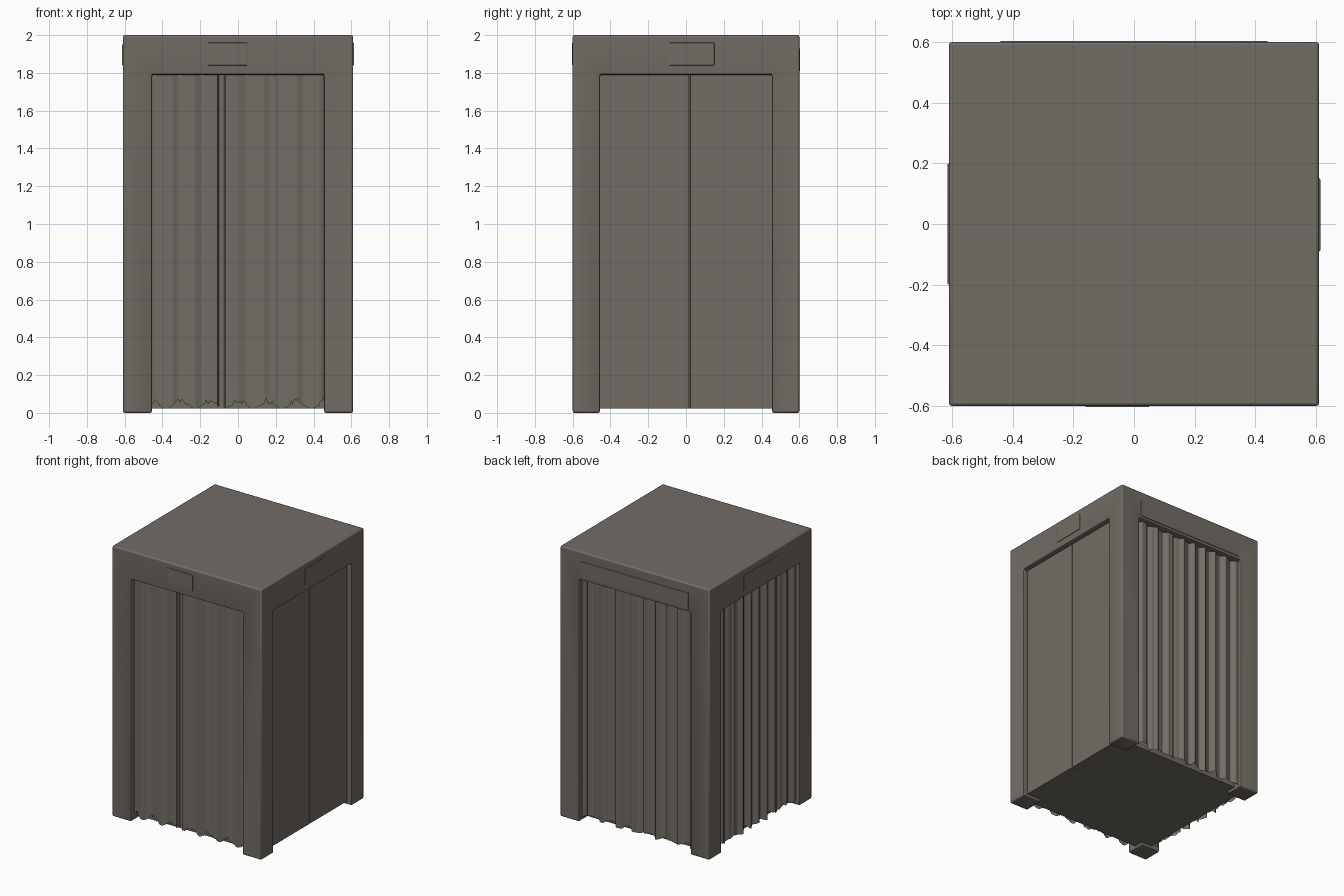
import bpy, bmesh, math, random
from mathutils import Matrix

random.seed(4)
if "Cube" in bpy.data.objects:
    bpy.data.objects.remove(bpy.data.objects["Cube"])

# Single material
COLOUR = (0.168, 0.151, 0.130, 1)
mat = bpy.data.materials.new("warm_grey")
mat.use_nodes = True
mat.diffuse_color = COLOUR
bsdf = next(n for n in mat.node_tree.nodes if n.type == 'BSDF_PRINCIPLED')
bsdf.inputs["Base Color"].default_value = COLOUR
bsdf.inputs["Roughness"].default_value = 0.8

HALF_X, HALF_Y, OPEN, HEAD = 0.61, 0.6, 0.455, 1.79


def make_object(name, bm):
    mesh = bpy.data.meshes.new(name)
    bmesh.ops.recalc_face_normals(bm, faces=bm.faces)
    bm.to_mesh(mesh)
    bm.free()
    mesh.materials.append(mat)
    obj = bpy.data.objects.new(name, mesh)
    bpy.context.collection.objects.link(obj)
    return obj


def box(name, low, high, turn=0, bevel=0):
    bm = bmesh.new()
    bmesh.ops.create_cube(bm, size=1)
    for v in bm.verts:
        v.co = [a if c < 0 else b for c, a, b in zip(v.co, low, high)]
    bm.transform(Matrix.Rotation(math.radians(turn), 4, 'Z'))
    obj = make_object(name, bm)
    if bevel:
        add_bevel(obj, bevel)
    return obj


def add_bevel(obj, width):
    mod = obj.modifiers.new("soft_edges", 'BEVEL')
    mod.width, mod.segments, mod.limit_method = width, 2, 'ANGLE'


def smooth(obj, angle):
    bpy.ops.object.select_all(action='DESELECT')
    obj.select_set(True)
    bpy.context.view_layer.objects.active = obj
    bpy.ops.object.shade_smooth_by_angle(angle=math.radians(angle))


# Frame: one block with two crossing openings, leaving posts and a thick roof
frame = box("frame", (-HALF_X, -HALF_Y, 0), (HALF_X, HALF_Y, 2))
for name, x, y in (("cutter_across", 1, OPEN), ("cutter_along", OPEN, 1)):
    cutter = box(name, (-x, -y, -1), (x, y, HEAD))
    cutter.hide_render = True
    cutter.hide_viewport = True
    cut = frame.modifiers.new(name, 'BOOLEAN')
    cut.operation, cut.solver, cut.object = 'DIFFERENCE', 'EXACT', cutter
add_bevel(frame, 0.01)

# Inner body and floor behind the curtains
box("inner_body", (-0.54, -0.53, 0.022), (0.54, 0.53, HEAD + 0.03))


# Hanging curtain: folded profile with a ragged hem and an optional parting
def curtain(name, turn, depth, folds, amount, parting, hem):
    bm = bmesh.new()
    columns, previous = 140, None
    phase = random.uniform(0, 6)
    for i in range(columns + 1):
        u = -0.47 + 0.94 * i / columns
        wave = math.sin(u * folds * 6.7 + phase + 1.2 * math.sin(u * 9 + phase))
        out = amount * (0.75 * wave + 0.25 * math.sin(u * folds * 15))
        if parting is not None and abs(u - parting) < 0.016:
            out = -0.03
        drop = hem * (0.5 + 0.5 * math.sin(u * 41 + phase)) * random.uniform(0.4, 1)
        row = [bm.verts.new((u, -depth - out, z))
               for z in (0.022 + drop, 0.13, 0.9, HEAD + 0.02)]
        if previous:
            for k in range(3):
                bm.faces.new((previous[k], row[k], row[k + 1], previous[k + 1]))
        previous = row
    bm.transform(Matrix.Rotation(math.radians(turn), 4, 'Z'))
    smooth(make_object(name, bm), 45)


curtain("front_curtain", 0, 0.565, 7, 0.008, -0.085, 0.06)
curtain("back_curtain", 180, 0.56, 9, 0.018, None, 0.035)
curtain("right_curtain", -90, 0.57, 9, 0.02, None, 0.035)

# Paired flat panels on the +x side, with a narrow gap between them
for name, start, end in (("left_panel_front", -0.47, 0.017),
                         ("left_panel_back", 0.022, 0.47)):
    box(name, (start, -0.572, 0.022), (end, -0.5, HEAD + 0.02), 90, 0.003)

# Shallow plates on the header above each opening: turn, face distance, extents
for name, turn, face, a, b, low, high in (
        ("front_header_plate", 0, HALF_Y, -0.16, 0.05, 1.84, 1.96),
        ("left_header_plate", 90, HALF_X, -0.09, 0.15, 1.84, 1.96),
        ("back_header_plate", 180, HALF_Y, -0.44, 0.44, 1.81, 1.93),
        ("right_header_plate", -90, HALF_X, -0.2, 0.2, 1.84, 1.95)):
    box(name, (a, -face - 0.004, low), (b, -face + 0.01, high), turn, 0.003)

smooth(frame, 30)
